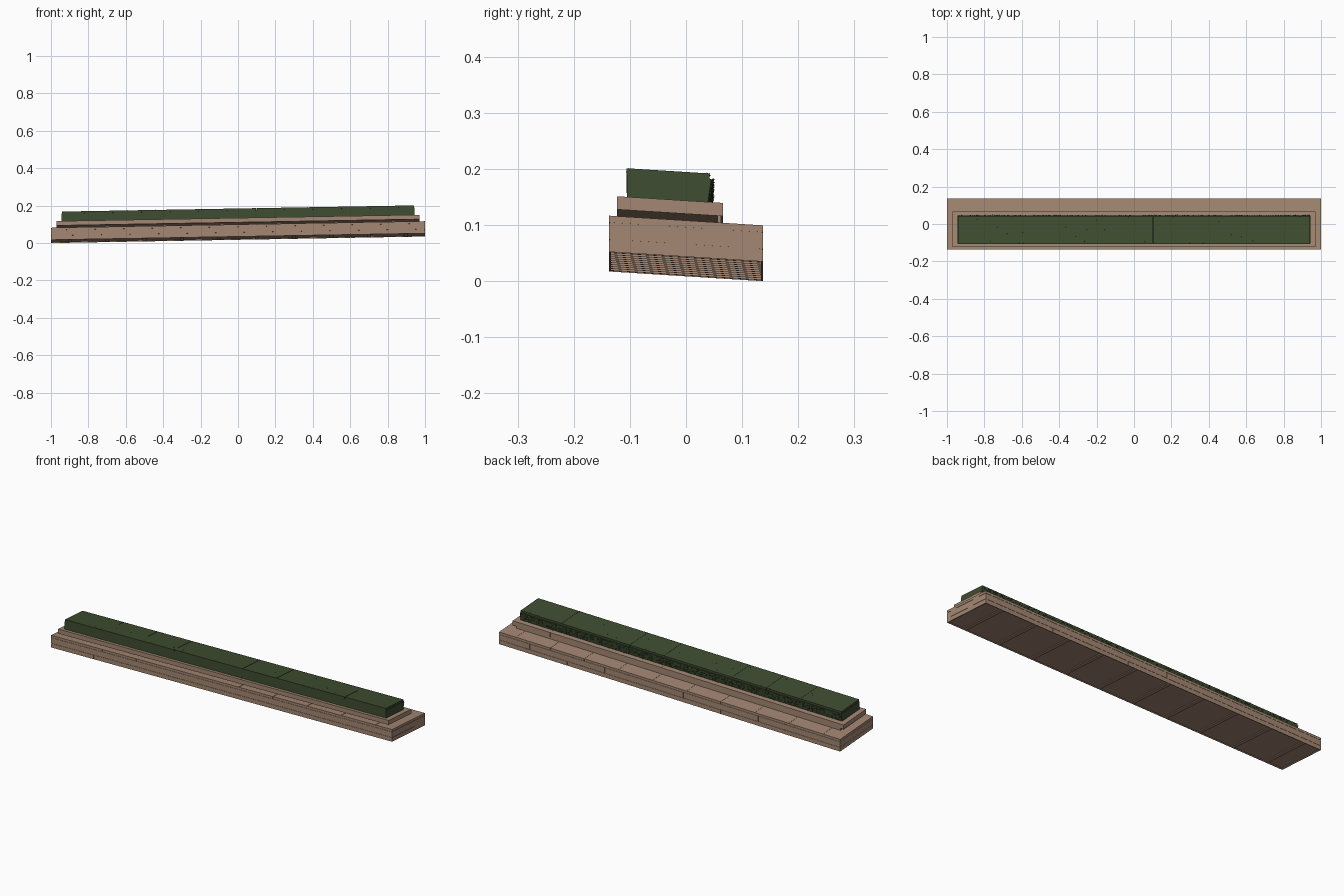
import bpy, bmesh, random
from mathutils import Matrix, Vector

random.seed(4)
cube = bpy.data.objects.get("Cube")
if cube:
    bpy.data.objects.remove(cube)

# The whole bench follows sloping ground: z is sheared along x and y
SLOPE = Matrix(((1, 0, 0, 0), (0, 1, 0, 0), (0.0175, -0.063, 1, 0.0262), (0, 0, 0, 1)))
GAP = 0.0005


def material(name, colour):
    m = bpy.data.materials.new(name)
    m.use_nodes = True
    m.diffuse_color = (*colour, 1)
    m.node_tree.nodes["Principled BSDF"].inputs["Base Color"].default_value = (*colour, 1)
    return m


WOOD = material("warm_wood", (0.37, 0.242, 0.172))
GREEN = material("hedge_green", (0.049, 0.075, 0.031))


def add_box(bm, x, y, z):
    """Add a box spanning the given (low, high) pairs."""
    size = [b - a for a, b in (x, y, z)]
    mid = [(a + b) / 2 for a, b in (x, y, z)]
    bmesh.ops.create_cube(bm, size=1, matrix=Matrix.Translation(mid) @ Matrix.Diagonal((*size, 1)))


def finish(bm, name, mat):
    bm.transform(SLOPE)
    mesh = bpy.data.meshes.new(name)
    bm.to_mesh(mesh)
    bm.free()
    mesh.materials.append(mat)
    ob = bpy.data.objects.new(name, mesh)
    bpy.context.collection.objects.link(ob)


def box(name, mat, x, y, z):
    bm = bmesh.new()
    add_box(bm, x, y, z)
    finish(bm, name, mat)


def plank_row(name, mat, x, y, z, seams):
    """A row of planks along x, parted by narrow gaps at the seams."""
    bm = bmesh.new()
    cuts = [x[0] - GAP, *seams, x[1] + GAP]
    for a, b in zip(cuts, cuts[1:]):
        add_box(bm, (a + GAP, b - GAP), y, z)
    finish(bm, name, mat)


# Base: core, two courses of side boards and a planked top
D = 0.1375
CROSS_SEAMS = [i * 0.2 - 0.9 for i in range(10)]
box("base_core", WOOD, (-0.998, 0.998), (-D + 0.002, D - 0.002), (0.004, 0.062))
courses = {"lower": ((0, 0.0215), (-0.75, -0.3, 0.15, 0.6)),
           "upper": ((0.0225, 0.0515), (-0.52, -0.08, 0.38, 0.82))}
for level, (z, seams) in courses.items():
    plank_row(f"{level}_front_boards", WOOD, (-1, 1), (-D, -D + 0.004), z, seams)
    plank_row(f"{level}_back_boards", WOOD, (-1, 1), (D - 0.004, D), z, seams)
    for side, x in (("left", 1), ("right", -1)):
        box(f"{level}_{side}_end_board", WOOD, sorted((x, x * 0.996)), (-D + 0.004, D - 0.004), z)
plank_row("base_top_planks", WOOD, (-1, 1), (-D, D), (0.0525, 0.0645), CROSS_SEAMS)

# Underside: crosswise battens below the bottom
bm = bmesh.new()
for c in CROSS_SEAMS:
    add_box(bm, (c - 0.01, c + 0.01), (-D + 0.002, D - 0.002), (0, 0.006))
finish(bm, "bottom_battens", WOOD)

# Upper step: planked slab held just above the base by a slim rail at the back
box("step_rail", WOOD, (-0.95, 0.95), (0.056, 0.062), (0.062, 0.08))
box("step_core", WOOD, (-0.969, 0.969), (-0.122, 0.065), (0.0775, 0.1))
plank_row("step_planks", WOOD, (-0.97, 0.97), (-0.123, 0.066), (0.077, 0.1005), (-0.55, 0.1, 0.75))

# Hedge body: back face leans out a little towards the top
bm = bmesh.new()
add_box(bm, (-0.943, 0.943), (-0.105, 0.045), (0.099, 0.142))
for v in bm.verts:
    if v.co.y > 0 and v.co.z < 0.12:
        v.co.y -= 0.006
finish(bm, "hedge_body", GREEN)

# Hedge top: clipped slab in sections with a set-back rim
plank_row("hedge_top", GREEN, (-0.941, 0.941), (-0.106, 0.042), (0.141, 0.152),
          (-0.7, -0.5, -0.3, 0.1, 0.3, 0.7))


def add_leaf(bm, centre, size):
    """A small randomly turned diamond leaf."""
    along = Vector([random.uniform(-1, 1) for _ in range(3)]).normalized()
    across = along.orthogonal().normalized() * size * 0.4
    c, tip = Vector(centre), along * size
    bm.faces.new([bm.verts.new(p) for p in (c - tip, c + across, c + tip, c - across)])


# Stray leaves: thick on the back face, sparse along the top rims
bm = bmesh.new()
for _ in range(900):
    h = random.random()
    add_leaf(bm, (random.uniform(-0.94, 0.94), 0.041 + 0.006 * h, 0.102 + 0.04 * h),
             random.uniform(0.003, 0.006))
for _ in range(180):
    x = random.uniform(-0.93, 0.93)
    add_leaf(bm, (x, random.choice((-0.103, 0.04)), 0.151), random.uniform(0.002, 0.005))
for _ in range(40):
    add_leaf(bm, (random.uniform(-0.93, 0.93), random.uniform(-0.1, 0.04), 0.152),
             random.uniform(0.002, 0.004))
finish(bm, "stray_leaves", GREEN)
